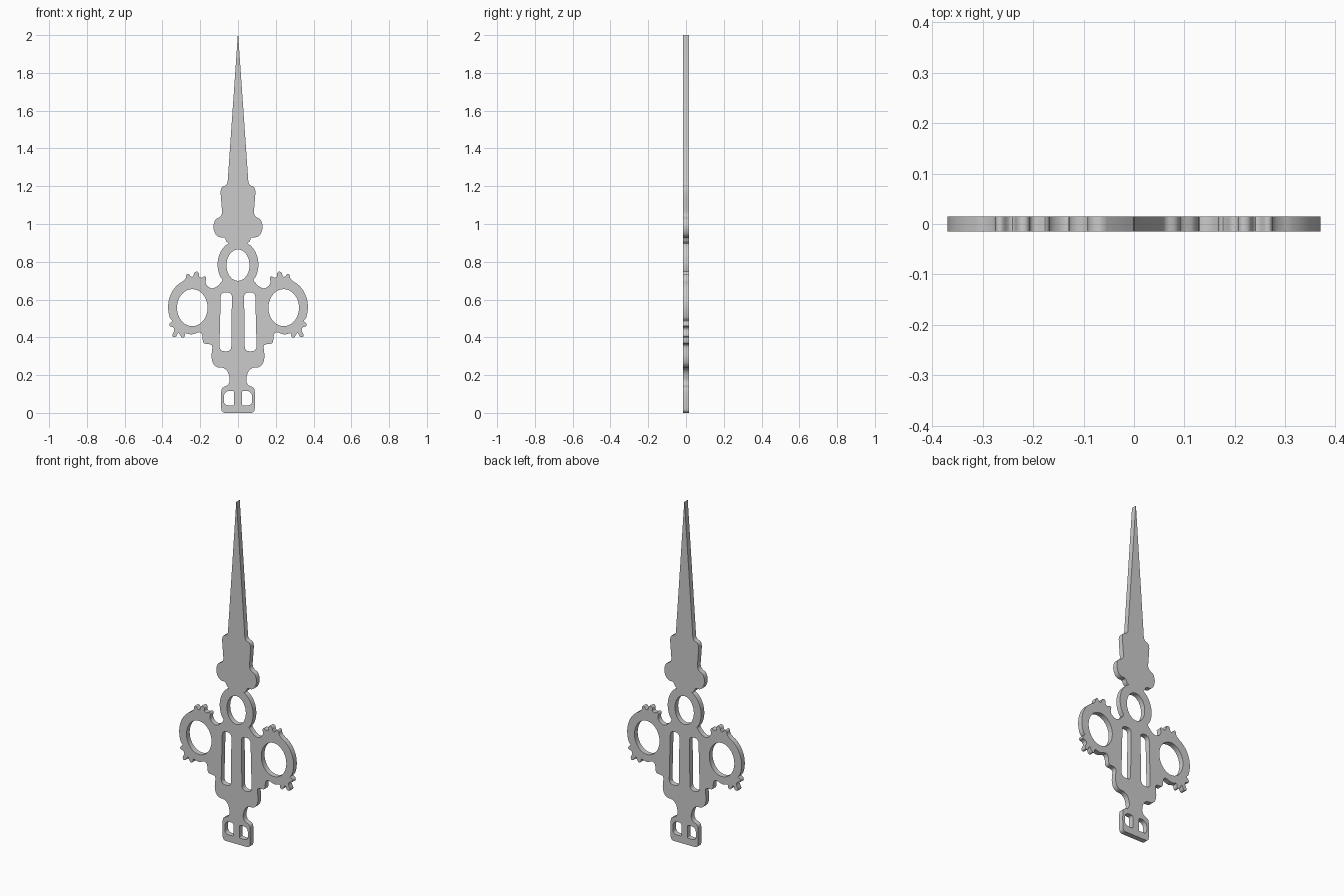
import bpy, bmesh
from math import sin, cos, radians, pi
from mathutils import Vector

if "Cube" in bpy.data.objects:
    bpy.data.objects.remove(bpy.data.objects["Cube"])

HALF_T = 0.015


def arc(cx, cz, rx, rz, a0, a1, n):
    return [(cx + rx * cos(radians(a0 + (a1 - a0) * i / n)),
             cz + rz * sin(radians(a0 + (a1 - a0) * i / n))) for i in range(n + 1)]


def smooth(pts, closed=False, steps=3):
    """Catmull-Rom curve through the points."""
    p = [Vector(q) for q in pts]
    p = [p[-1]] + p + p[:2] if closed else [p[0]] + p + [p[-1]]
    out = []
    for a, b, c, d in zip(p, p[1:], p[2:], p[3:]):
        for i in range(steps):
            t = i / steps
            out.append(0.5 * (2 * b + (c - a) * t + (2 * a - 5 * b + 4 * c - d) * t * t
                              + (3 * b - a - 3 * c + d) * t ** 3))
    if not closed:
        out.append(p[-1])
    return [tuple(v) for v in out]


def rounded(corners, radii, n=6):
    """Polygon with each corner rounded by its own radius."""
    out = []
    for i, c in enumerate(corners):
        c = Vector(c)
        a = c + (Vector(corners[i - 1]) - c).normalized() * radii[i]
        b = c + (Vector(corners[(i + 1) % len(corners)]) - c).normalized() * radii[i]
        out += [tuple(a.lerp(c, k / n).lerp(c.lerp(b, k / n), k / n)) for k in range(n + 1)]
    return out


def mirror(pts):
    return [(-x, z) for x, z in reversed(pts)]


# Pommel, lower grip and step under the finger ring
pommel = [(0.072, 0), (0.085, 0.008), (0.089, 0.03), (0.089, 0.11), (0.081, 0.134),
          (0.057, 0.145), (0.045, 0.165), (0.045, 0.185), (0.055, 0.218), (0.078, 0.238),
          (0.11, 0.242), (0.132, 0.262), (0.14, 0.3), (0.136, 0.35), (0.148, 0.363),
          (0.178, 0.367), (0.186, 0.38), (0.188, 0.405), (0.202, 0.427), (0.245, 0.415)]
# Little prongs below and above the side ring
lower_prongs = [(0.278, 0.422), (0.283, 0.404), (0.295, 0.398), (0.306, 0.41), (0.315, 0.425),
                (0.328, 0.404), (0.343, 0.402), (0.347, 0.415), (0.337, 0.437), (0.344, 0.453),
                (0.362, 0.459), (0.361, 0.474), (0.348, 0.487)]
upper_prongs = [(0.277, 0.712), (0.273, 0.732), (0.262, 0.736), (0.249, 0.722), (0.238, 0.722),
                (0.23, 0.743), (0.216, 0.748), (0.207, 0.739), (0.206, 0.722), (0.194, 0.715),
                (0.177, 0.723), (0.168, 0.714), (0.172, 0.694), (0.164, 0.674), (0.142, 0.66),
                (0.12, 0.664), (0.1, 0.68)]
# Collar between the centre ring and the blade
collar = [(0.062, 0.908), (0.072, 0.928), (0.1, 0.931), (0.12, 0.948), (0.13, 0.985),
          (0.12, 1.022), (0.098, 1.036), (0.085, 1.056), (0.087, 1.1), (0.092, 1.17),
          (0.084, 1.196), (0.064, 1.205), (0.055, 1.22)]
side = (pommel + lower_prongs + arc(0.242, 0.56, 0.128, 0.148, -24, 66, 12) + upper_prongs
        + arc(0, 0.785, 0.108, 0.128, -40, 62, 12) + collar)
half = smooth(side) + [(0.001, 2.0)]

# Openings
side_ring = arc(0.242, 0.557, 0.081, 0.098, 0, 352.5, 47)
slot = rounded([(0.036, 0.326), (0.099, 0.326), (0.091, 0.638), (0.032, 0.638)],
               [0.026, 0.03, 0.026, 0.026])
pommel_hole = rounded([(0.02, 0.04), (0.075, 0.04), (0.075, 0.117), (0.02, 0.117)],
                      [0.006, 0.025, 0.035, 0.012])
loops = [half + mirror(half), arc(0, 0.782, 0.061, 0.083, 0, 352.5, 47)]
for h in (side_ring, slot, pommel_hole):
    loops += [h, mirror(h)]

# Filled, extruded plate
cu = bpy.data.curves.new("dagger_plate", 'CURVE')
cu.dimensions = '2D'
cu.fill_mode = 'BOTH'
cu.extrude = HALF_T
for pts in loops:
    s = cu.splines.new('POLY')
    s.points.add(len(pts) - 1)
    for p, (x, z) in zip(s.points, pts):
        p.co = (x, z, 0, 1)
    s.use_cyclic_u = True
plate = bpy.data.objects.new("dagger_plate", cu)
bpy.context.collection.objects.link(plate)
plate.rotation_euler.x = pi / 2
bpy.context.view_layer.objects.active = plate
plate.select_set(True)
bpy.ops.object.convert(target='MESH')
plate = bpy.context.object
bpy.ops.object.transform_apply(location=False, rotation=True, scale=False)

# Weld caps to walls and shade the curved walls smooth
bm = bmesh.new()
bm.from_mesh(plate.data)
bmesh.ops.remove_doubles(bm, verts=bm.verts, dist=0.0002)
bmesh.ops.recalc_face_normals(bm, faces=bm.faces)
bm.to_mesh(plate.data)
bm.free()
bpy.ops.object.shade_smooth_by_angle(angle=radians(35))
